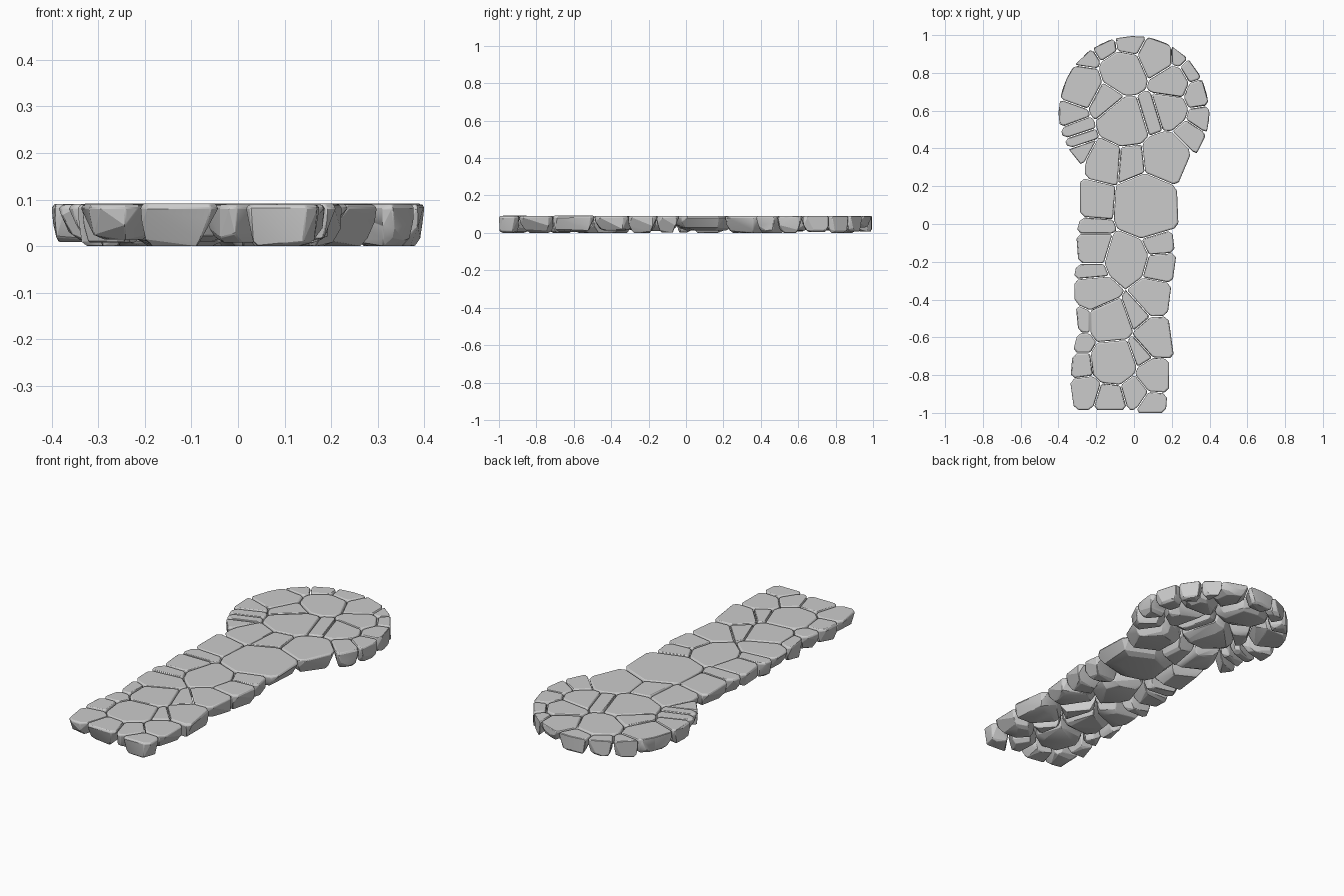
import bpy, bmesh, math, random
from mathutils import Vector

if "Cube" in bpy.data.objects:
    bpy.data.objects.remove(bpy.data.objects["Cube"])

random.seed(11)
GAP = 0.0018      # half of the joint between stones
TOP = 0.092       # walking surface height
HEAD = Vector((0, .6))   # centre of the round end

# stone seeds: x, y, approximate radius
head_inner = [(-.06, .80, .11), (-.15, .66, .085), (-.05, .54, .125), (.08, .58, .08),
              (.18, .61, .09), (.20, .75, .09), (.12, .88, .09), (-.28, .73, .11)]
head_rim = [(-.26, .87, .05), (-.15, .94, .05), (-.03, .96, .06), (.23, .88, .05),
            (.30, .81, .06), (.34, .69, .07), (.36, .56, .06), (.30, .47, .06),
            (-.33, .59, .06), (-.30, .51, .04), (-.28, .45, .035), (-.26, .39, .04)]
path = [(-.15, .33, .10), (-.02, .32, .09), (.17, .34, .13), (-.20, .12, .09),
        (.07, .10, .17), (-.21, -.01, .045), (-.21, -.13, .08), (-.21, -.25, .04),
        (-.04, -.18, .11), (.13, -.10, .07), (.14, -.23, .08), (-.20, -.36, .08),
        (.11, -.38, .09), (-.13, -.52, .10), (.01, -.47, .04), (.12, -.60, .09),
        (-.27, -.52, .03), (-.28, -.63, .03), (.03, -.68, .04), (-.28, -.75, .05),
        (-.11, -.73, .11), (.11, -.81, .08), (-.26, -.89, .07), (-.13, -.93, .07),
        (.01, -.89, .06), (.10, -.95, .06)]
# path width: y, left edge, right edge
width = [(.45, -.27, .34), (.35, -.25, .29), (.20, -.28, .22), (.05, -.285, .24),
         (-.05, -.305, .20), (-.20, -.30, .22), (-.36, -.33, .19), (-.52, -.29, .18),
         (-.62, -.30, .21), (-.75, -.345, .18), (-.90, -.32, .18), (-1.1, -.32, .17)]
seeds = head_inner + head_rim + path


def edge_at(y, side):
    """Interpolated path edge."""
    for a, b in zip(width, width[1:]):
        if a[0] >= y >= b[0]:
            t = (a[0] - y) / (a[0] - b[0])
            return a[side] + t * (b[side] - a[side])
    return width[0 if y > 0 else -1][side]


def clip(poly, n, c):
    """Keep the part of a convex polygon where n.p <= c."""
    out = []
    for i, p in enumerate(poly):
        q = poly[(i + 1) % len(poly)]
        dp, dq = n.dot(p) - c, n.dot(q) - c
        if dp <= 0:
            out.append(p)
        if (dp < 0 < dq) or (dq < 0 < dp):
            out.append(p.lerp(q, dp / (dp - dq)))
    return out


def on_outside(p, in_head):
    """Is this corner on the outer rim of the whole path?"""
    if in_head:
        return (p - HEAD).length > .385
    return min(p.x - edge_at(p.y, 1), edge_at(p.y, 2) - p.x) < .025 or p.y < -.97


def stone_outline(seed, in_head):
    """Weighted cell around a seed, trimmed to the path outline."""
    x, y, r = seed
    p = Vector((x, y))
    poly = [p + Vector(d) for d in ((-.4, -.4), (.4, -.4), (.4, .4), (-.4, .4))]
    for other in seeds:
        if other is seed:
            continue
        v = Vector(other[:2]) - p
        d = v.length
        if d < .7:
            n = v / d
            poly = clip(poly, n, n.dot(p) + d / 2 + (r * r - other[2] ** 2) / (2 * d) - GAP)
    if in_head:
        for k in range(40):
            n = Vector((math.cos(k * math.tau / 40), math.sin(k * math.tau / 40)))
            poly = clip(poly, n, .4 + n.dot(HEAD))
    else:
        for side, s in ((1, -1), (2, 1)):
            a = Vector((edge_at(y - .06, side) + random.uniform(-.008, .008), y - .06))
            b = Vector((edge_at(y + .06, side) + random.uniform(-.008, .008), y + .06))
            t = (b - a).normalized()
            n = Vector((t.y, -t.x)) * s
            poly = clip(poly, n, n.dot(a))
        poly = clip(poly, Vector((0, -1)), 1 if x > .05 else .985)
    # drop tiny edges, then chamfer the corners, outer ones more
    poly = [q for i, q in enumerate(poly) if (q - poly[i - 1]).length > .004]
    soft = []
    for i, q in enumerate(poly):
        cut = .022 if on_outside(q, in_head) else .009
        for nb in (poly[i - 1], poly[(i + 1) % len(poly)]):
            e = nb - q
            soft.append(q + e.normalized() * min(cut, e.length * .3))
    return soft


def make_stone(name, outline, base):
    """Flat-topped boulder with slanted sides and a rough underside."""
    c = sum(outline, Vector((0, 0))) / len(outline)
    size = sum((q - c).length for q in outline) / len(outline)
    lean = Vector((random.uniform(-.1, .1), random.uniform(-.1, .1))) * size
    bm = bmesh.new()

    def ring(scale, z, jitter=0, dz=0, step=1, shift=0):
        for q in outline[::step]:
            w = c + (q - c) * (scale - random.random() * jitter) + lean * shift
            # keep the leaning underside within the outline
            d = w - HEAD
            if w.y > .6 and d.length > .395:
                w = HEAD + d * (.395 / d.length)
            w.y = max(w.y, -1)
            bm.verts.new((w.x, w.y, z + random.random() * dz))

    ring(max(.8, 1 - .006 / size), TOP - random.random() * .003)
    ring(1, TOP - .010)
    mid = base + (TOP - base) * .35
    ring(1.0, mid, .08, .025, 2, .3)
    ring(.92, base + .008, .20, .012, 2, .7)
    ring(.75, base, .25, 0, 3, 1)
    bmesh.ops.convex_hull(bm, input=bm.verts[:])
    bmesh.ops.delete(bm, geom=[v for v in bm.verts if not v.link_faces], context='VERTS')
    bmesh.ops.dissolve_limit(bm, angle_limit=math.radians(9), verts=bm.verts[:], edges=bm.edges[:])
    bmesh.ops.recalc_face_normals(bm, faces=bm.faces[:])
    me = bpy.data.meshes.new(name)
    bm.to_mesh(me)
    bm.free()
    ob = bpy.data.objects.new(name, me)
    bpy.context.collection.objects.link(ob)
    # worn edges
    bev = ob.modifiers.new("worn_edges", 'BEVEL')
    bev.width = .0025
    bev.segments = 1
    bev.limit_method = 'ANGLE'
    bev.angle_limit = math.radians(35)
    ob.select_set(True)
    bpy.context.view_layer.objects.active = ob


# round end slabs are thinner, rim and path stones are full depth
for label, group, in_head, lo, hi in (("centre_slab", head_inner, True, .01, .03),
                                      ("rim_stone", head_rim, True, -.004, .014),
                                      ("path_stone", path, False, -.006, .014)):
    for i, seed in enumerate(group):
        outline = stone_outline(seed, in_head)
        if len(outline) >= 6:
            make_stone(f"{label}_{i + 1}", outline, max(0, random.uniform(lo, hi)))

bpy.ops.object.shade_smooth_by_angle(angle=math.radians(20))
